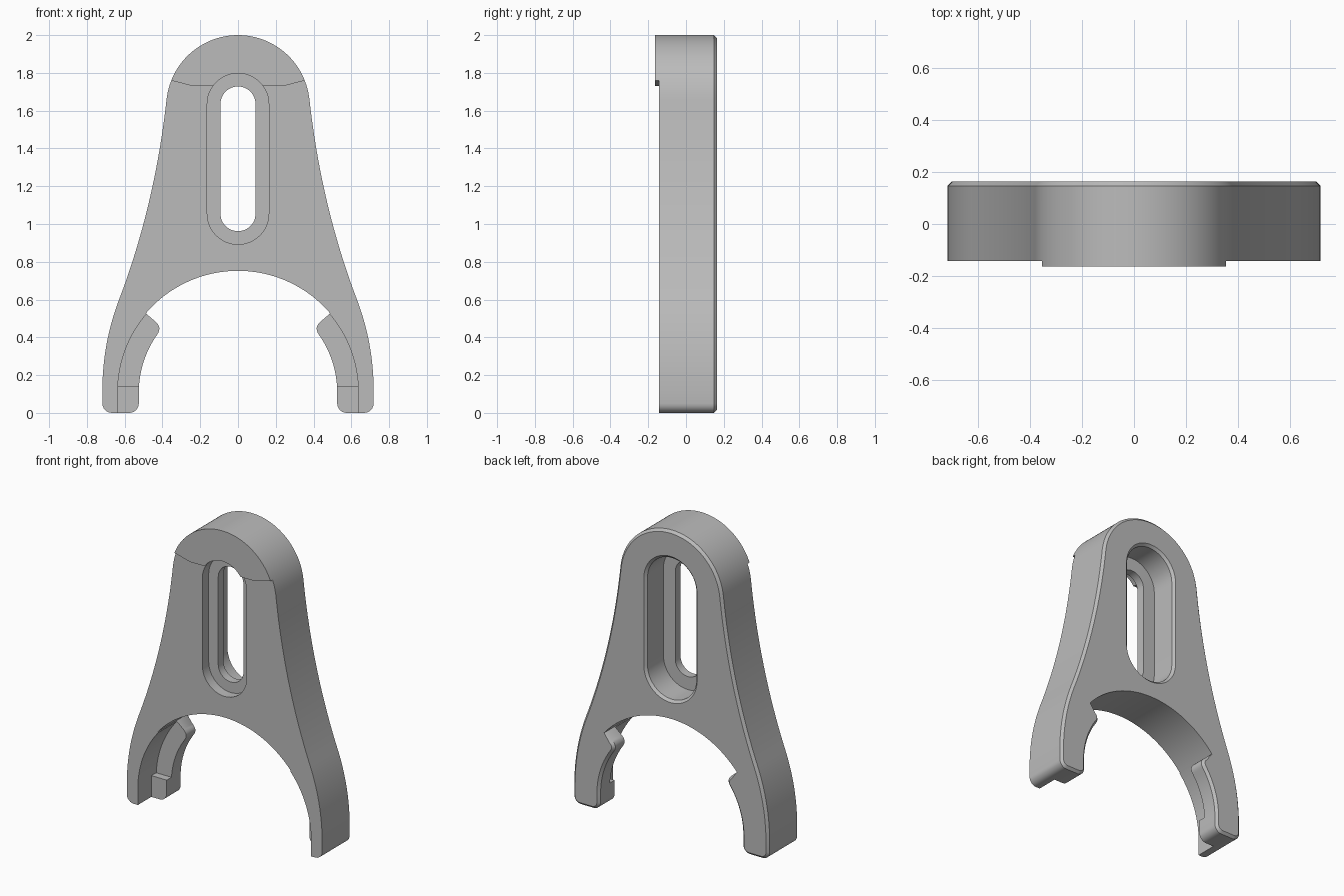
import bpy, bmesh
from math import radians, sin, cos, hypot
from mathutils import Vector

old = bpy.data.objects.get("Cube")
if old:
    bpy.data.objects.remove(old, do_unlink=True)

FRONT, FACE, BACK = -0.163, -0.142, 0.163
CHAMFER = 0.016
HUB = 0.11          # height of the fork's arc centre
ARCH = 0.642


def arc(cx, cz, r, a0, a1, n):
    angles = [radians(a0 + (a1 - a0) * i / n) for i in range(n + 1)]
    return [Vector((cx + r * cos(a), cz + r * sin(a))) for a in angles]


def bend(p0, p1, p2, n):
    p0, p1, p2 = Vector(p0), Vector(p1), Vector(p2)
    return [p0 * (1 - t) ** 2 + p1 * 2 * t * (1 - t) + p2 * t * t
            for t in (i / n for i in range(n + 1))]


def polar(angle, r):
    return arc(0, HUB, r, angle, angle, 1)[0]


def slot(r, low=1.055, high=1.635):
    return arc(0, high, r, 0, 180, 24) + arc(0, low, r, 180, 360, 24)


def inset(points, d, keep):
    """Move a counter-clockwise outline inwards by d, except kept points."""
    result = []
    for i, p in enumerate(points):
        a = (p - points[i - 1]).normalized()
        b = (points[(i + 1) % len(points)] - p).normalized()
        na, nb = Vector((-a.y, a.x)), Vector((-b.y, b.x))
        shift = (na + nb) * (d / max(1 + na.dot(nb), 0.3))
        result.append(p.copy() if keep(p) else p + shift)
    return result


def prism(name, outline, sections, keep=lambda p: False):
    """Loft an x-z outline through (y, inset) sections."""
    bm = bmesh.new()
    rings = [[bm.verts.new((p.x, y, p.y)) for p in inset(outline, d, keep)]
             for y, d in sections]
    for r, s in zip(rings, rings[1:]):
        for i in range(len(r)):
            bm.faces.new((r[i - 1], r[i], s[i], s[i - 1]))
    bm.faces.new(rings[0])
    bm.faces.new(rings[-1])
    bmesh.ops.recalc_face_normals(bm, faces=bm.faces)
    mesh = bpy.data.meshes.new(name)
    bm.to_mesh(mesh)
    bm.free()
    obj = bpy.data.objects.new(name, mesh)
    bpy.context.collection.objects.link(obj)
    return obj


# Right half of the outline: arch, lug, foot, outer flank, rounded head
half = arc(0, HUB, ARCH, 90, 40.5, 30)
half += bend(polar(40.5, 0.575), polar(40.5, 0.525), polar(35, 0.525), 6)
half += arc(0, HUB, 0.525, 33, 0, 14)
half += arc(0.575, 0.05, 0.05, 180, 270, 6)
half += arc(0.668, 0.05, 0.05, 270, 360, 6)
half += arc(-0.632, 0.12, 1.35, 0, 21, 14)
half += bend((0.628, 0.604), (0.44, 1.10), (0.378, 1.662), 24)[1:]
half += arc(0, 1.62, 0.38, 9, 90, 28)
outline = half + [Vector((-p.x, p.y)) for p in reversed(half[1:-1])]


def on_arch(p):
    return p.y > 0.5 and abs(hypot(p.x, p.y - HUB) - ARCH) < 0.005


body = prism("fork_bracket", outline,
             [(FRONT, 0), (BACK - CHAMFER, 0), (BACK, CHAMFER)], on_arch)

# Cutters: head step, lug reliefs, and the stepped slot
V = Vector
step = [V((-1, -0.2)), V((1, -0.2)), V((1, 1.93)), V((0.24, 1.73)),
        V((-0.24, 1.73)), V((-1, 1.93))]
crown = arc(0, HUB, 0.637, 0, 180, 64)
pad_relief = crown + [V((-0.637, -0.2)), V((0.637, -0.2))]
lug_relief = crown + [V((-0.637, 0.12)), V((0.637, 0.12))]
lug_relief = [V((p.x, max(p.y, 0.12))) for p in crown[1:-1]]
flare = 0.05
cutters = [
    prism("step_cutter", step, [(-1, 0), (FACE, 0)]),
    prism("pad_cutter", pad_relief, [(-1, 0), (0, 0)]),
    prism("lug_cutter", lug_relief, [(-1, 0), (0.05, 0)]),
    prism("front_recess_cutter", slot(0.163), [(-1, 0), (-0.075, 0)]),
    prism("through_slot_cutter", slot(0.093), [(-1, 0), (1, 0)]),
    prism("back_recess_cutter", slot(0.18),
          [(-0.02, 0), (BACK - CHAMFER, 0),
           (BACK - CHAMFER + flare, -flare)]),
]

bpy.context.view_layer.objects.active = body
body.select_set(True)
for cutter in cutters:
    cutter.hide_render = True
    mod = body.modifiers.new(cutter.name, "BOOLEAN")
    mod.operation = "DIFFERENCE"
    mod.solver = "EXACT"
    mod.object = cutter
    bpy.ops.object.modifier_apply(modifier=mod.name)
for cutter in cutters:
    bpy.data.objects.remove(cutter, do_unlink=True)

# Plain grey finish
grey = bpy.data.materials.new("plain_grey")
grey.use_nodes = True
colour = (0.5, 0.5, 0.5, 1)
grey.diffuse_color = colour
grey.node_tree.nodes["Principled BSDF"].inputs["Base Color"].default_value = colour
body.data.materials.clear()
body.data.materials.append(grey)
bpy.ops.object.shade_smooth_by_angle(angle=radians(30))
